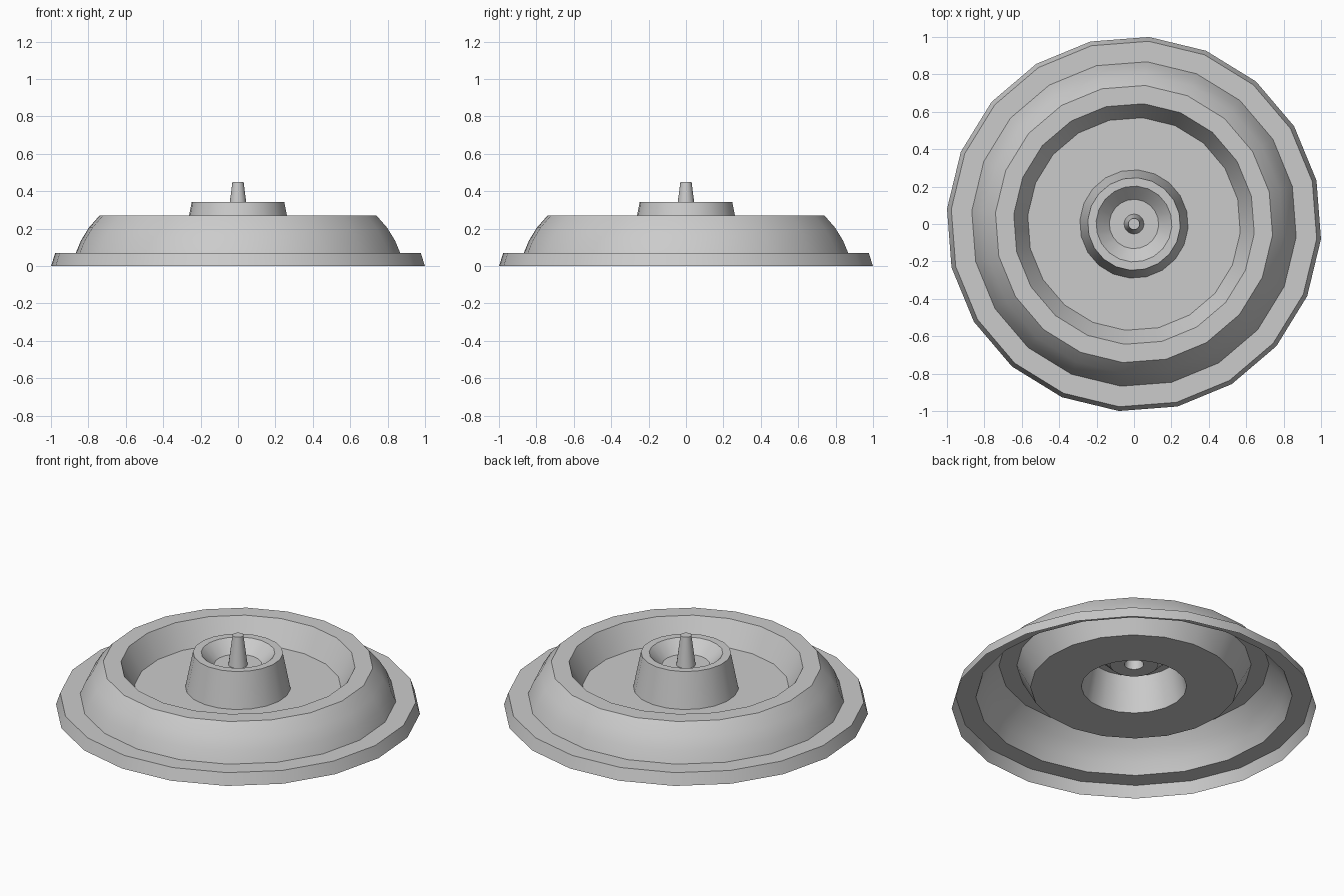
import bpy, bmesh, math

if "Cube" in bpy.data.objects:
    bpy.data.objects.remove(bpy.data.objects["Cube"])

SIDES = 20
TURN = math.radians(-4.6)


def lathe(name, profile, cap=False):
    """Revolve (radius, z) points around z; cap closes the last ring."""
    bm = bmesh.new()
    rings = []
    for r, z in profile:
        rings.append([bm.verts.new((r * math.cos(TURN + math.tau * i / SIDES),
                                    r * math.sin(TURN + math.tau * i / SIDES), z))
                      for i in range(SIDES)])
    for a, b in zip(rings, rings[1:]):
        for i in range(SIDES):
            j = (i + 1) % SIDES
            bm.faces.new((a[i], a[j], b[j], b[i]))
    if cap:
        bm.faces.new(rings[-1])
    mesh = bpy.data.meshes.new(name)
    bm.to_mesh(mesh)
    bm.free()
    obj = bpy.data.objects.new(name, mesh)
    bpy.context.collection.objects.link(obj)
    bpy.ops.object.select_all(action='DESELECT')
    obj.select_set(True)
    bpy.context.view_layer.objects.active = obj
    bpy.ops.object.shade_smooth_by_angle(angle=math.radians(30))
    return obj


# Low step around the base, open underneath
lathe("base_step", [(1.003, 0), (0.98, 0.07), (0.87, 0.07)])

# Rounded basin wall with flat lip
lathe("basin_wall", [(0.87, 0.07), (0.842, 0.137), (0.80, 0.205), (0.743, 0.27),
                     (0.645, 0.27), (0.57, 0.132)])

# Basin floor
lathe("basin_floor", [(0.57, 0.132), (0.29, 0.132)])

# Hollow central pedestal with a sunken cup
lathe("pedestal_cup", [(0.29, 0.132), (0.248, 0.343), (0.203, 0.343),
                       (0.132, 0.272), (0.053, 0.272)])

# Tapered spout
lathe("spout", [(0.053, 0.272), (0.03, 0.45)], cap=True)
